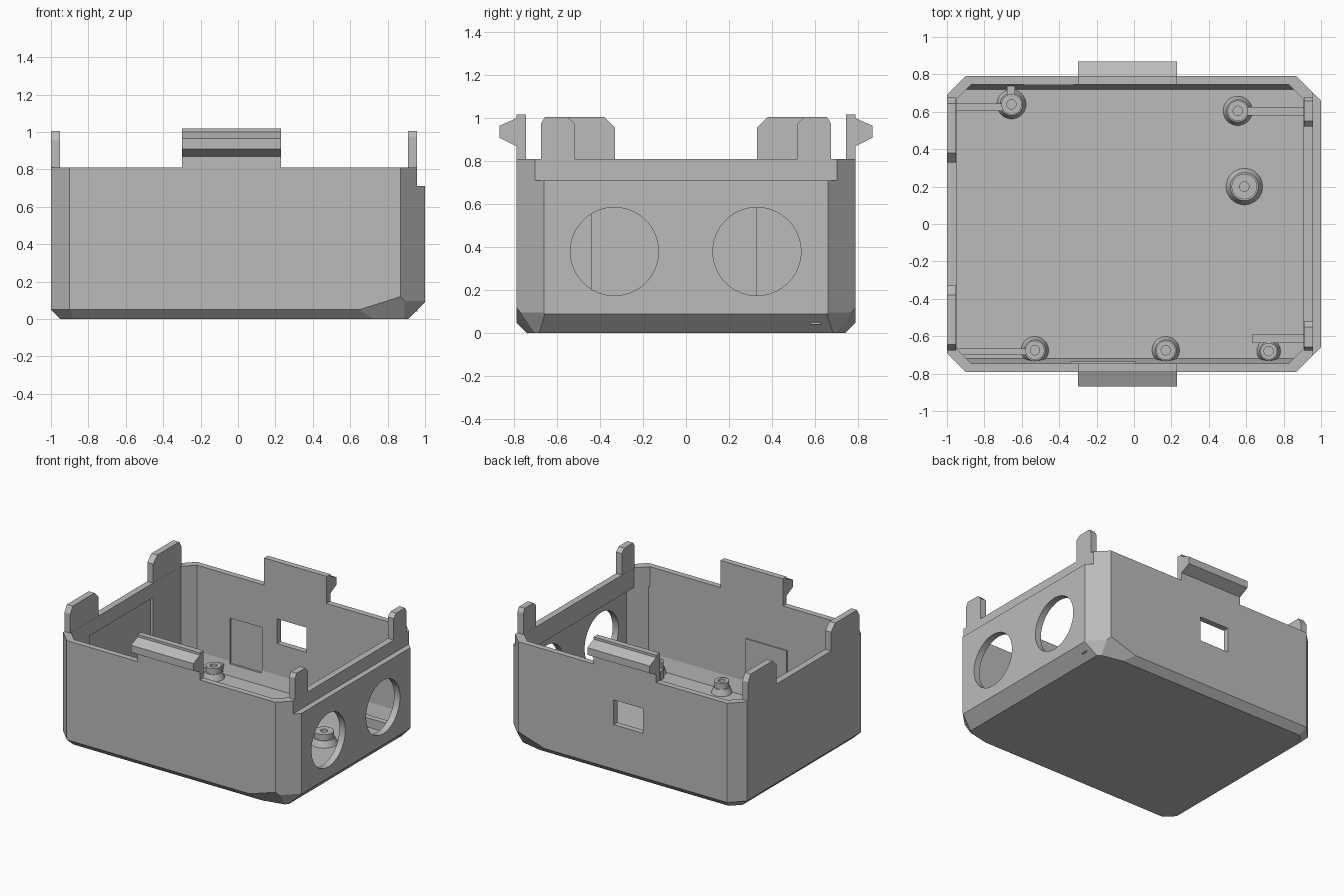
import bpy, bmesh, math
from mathutils import Vector

if "Cube" in bpy.data.objects:
    bpy.data.objects.remove(bpy.data.objects["Cube"])

grey = bpy.data.materials.new("plain grey")
grey.use_nodes = True
colour = (0.5, 0.5, 0.5, 1)
grey.diffuse_color = colour
grey.node_tree.nodes["Principled BSDF"].inputs["Base Color"].default_value = colour


def finish(name, bm):
    bmesh.ops.recalc_face_normals(bm, faces=bm.faces)
    mesh = bpy.data.meshes.new(name)
    bm.to_mesh(mesh)
    bm.free()
    mesh.materials.append(grey)
    ob = bpy.data.objects.new(name, mesh)
    bpy.context.collection.objects.link(ob)
    return ob


def prism(name, points, axis, lo, hi, planes=()):
    """Extrude a profile along an axis, then trim it by (point, outward normal) planes."""
    bm = bmesh.new()

    def place(p, h):
        return {"x": (h, *p), "y": (p[0], h, p[1]), "z": (*p, h)}[axis]

    face = bm.faces.new([bm.verts.new(place(p, lo)) for p in points])
    ext = bmesh.ops.extrude_face_region(bm, geom=[face])
    shift = Vector(place((0, 0), hi - lo))
    bmesh.ops.translate(bm, verts=[v for v in ext["geom"] if isinstance(v, bmesh.types.BMVert)], vec=shift)
    for co, no in planes:
        bmesh.ops.bisect_plane(bm, geom=bm.verts[:] + bm.edges[:] + bm.faces[:],
                               plane_co=co, plane_no=no, clear_outer=True)
        bmesh.ops.holes_fill(bm, edges=[e for e in bm.edges if e.is_boundary], sides=0)
    return finish(name, bm)


def box(name, x0, x1, y0, y1, z0, z1):
    return prism(name, [(x0, y0), (x1, y0), (x1, y1), (x0, y1)], "z", z0, z1)


def cylinder(name, x, y, z, r1, r2, depth, along_x=False, sides=48):
    bm = bmesh.new()
    bmesh.ops.create_cone(bm, cap_ends=True, segments=sides, radius1=r1, radius2=r2, depth=depth)
    ob = finish(name, bm)
    ob.location = (x, y, z)
    if along_x:
        ob.rotation_euler.y = math.pi / 2
    return ob


def cut(ob, cutters):
    """Subtract the cutters, keep the result and remove the helpers."""
    for c in cutters:
        c.hide_render = True
        mod = ob.modifiers.new("cut", "BOOLEAN")
        mod.operation, mod.solver, mod.object = "DIFFERENCE", "EXACT", c
    bpy.context.view_layer.update()
    deps = bpy.context.evaluated_depsgraph_get()
    mesh = bpy.data.meshes.new_from_object(ob.evaluated_get(deps))
    ob.modifiers.clear()
    ob.data = mesh
    for c in cutters:
        bpy.data.objects.remove(c)


def outline(x0, x1, y, c0, c1):
    """Rectangle with clipped corners, c0 on the right side and c1 on the left."""
    return [(x0 + c0, -y), (x1 - c1, -y), (x1, c1 - y), (x1, y - c1),
            (x1 - c1, y), (x0 + c0, y), (x0, y - c0), (x0, c0 - y)]


# Outer hull with bevelled underside
trims = [((-1, 0, .05), (-1, 0, -1)), ((1, 0, .09), (1, 0, -1))]
for s in (-1, 1):
    trims += [((0, .79 * s, .05), (0, s, -1)),
              ((-1, .69 * s, .05), (-1, s, -1.4)),
              ((.91, .70 * s, 0), (.063, .292 * s, -.198)),
              ((1, .66 * s, .095), (1, s, -.7))]
shell = prism("case_shell", outline(-1, 1, .79, .10, .13), "z", 0, .81, trims)

# Hollow interior, stepped rim, round ports, rear window and shallow recesses
inner_trims = [((0, .745 * s, .15), (0, s, -.25)) for s in (-1, 1)]
cutters = [
    prism("cavity_low", outline(-.95, .95, .745, .08, .11), "z", .05, .66, inner_trims),
    prism("cavity_high", outline(-.95, .907, .745, .08, .08), "z", .6, 1, ()),
    box("rim_step", .957, 1.1, -1, 1, .71, 1),
    box("window", -.19, .06, .6, .9, .39, .58),
    box("rear_recess", -.59, -.32, .7, .755, .13, .48),
    box("side_recess", -.97, -.9, -.44, .325, .15, .70),
]
cutters += [cylinder("port", .97, y, .38, .205, .205, .2, True, 64) for y in (-.333, .33)]
cut(shell, cutters)

# Snap clips on the front and back walls
for s, side in ((-1, "front"), (1, "back")):
    profile = [(.745, .78), (.79, .78), (.79, .87), (.868, .91), (.868, .965),
               (.79, 1.0), (.79, 1.018), (.745, 1.018)]
    prism(side + "_clip", [(s * y, z) for y, z in profile], "x", -.3, .23)

# Upright guide tabs on the side walls
for s, side in ((-1, "front"), (1, "back")):
    for name, x, inner, c in (("right", -1, .33, .05), ("left", .908, .52, .03)):
        tab = [(.675, .78), (.675, 1.005 - c), (.675 - c * .6, 1.005),
               (inner + c, 1.005), (inner, 1.005 - c), (inner, .78)]
        prism(f"{side}_{name}_tab", [(s * y, z) for y, z in tab], "x", x, x + .049)

# Screw posts: flared foot, tube and blind hole
for i, (x, y, r) in enumerate([(-.655, .64, .08), (.555, .605, .08), (.59, .2, .1),
                               (-.53, -.675, .075), (.17, -.675, .075), (.72, -.68, .065)]):
    foot = cylinder(f"post_foot_{i}", x, y, .07, r, r * .75, .05)
    tube = cylinder(f"post_tube_{i}", x, y, .1, r * .68, r * .68, .08)
    for part in (foot, tube):
        cut(part, [cylinder("hole", x, y, .12, .025, .025, .12, sides=24)])

# Low ribs tying the posts to the walls
box("back_right_rib", -.96, -.69, .605, .645, .04, .12)
box("back_wall_rib", -.68, -.635, .69, .75, .04, .12)
box("back_left_rib", .59, .96, .58, .625, .04, .12)
box("front_right_rib", -.96, -.56, -.70, -.665, .04, .12)
box("front_left_rib", .63, .92, -.635, -.59, .04, .12)
box("front_inner_plate", -.34, .01, -.75, -.735, .12, .48)

for ob in bpy.context.collection.objects:
    ob.select_set(ob.type == "MESH" and ob.name.startswith("post"))
    if ob.select_get():
        bpy.context.view_layer.objects.active = ob
bpy.ops.object.shade_smooth_by_angle(angle=math.radians(30))
